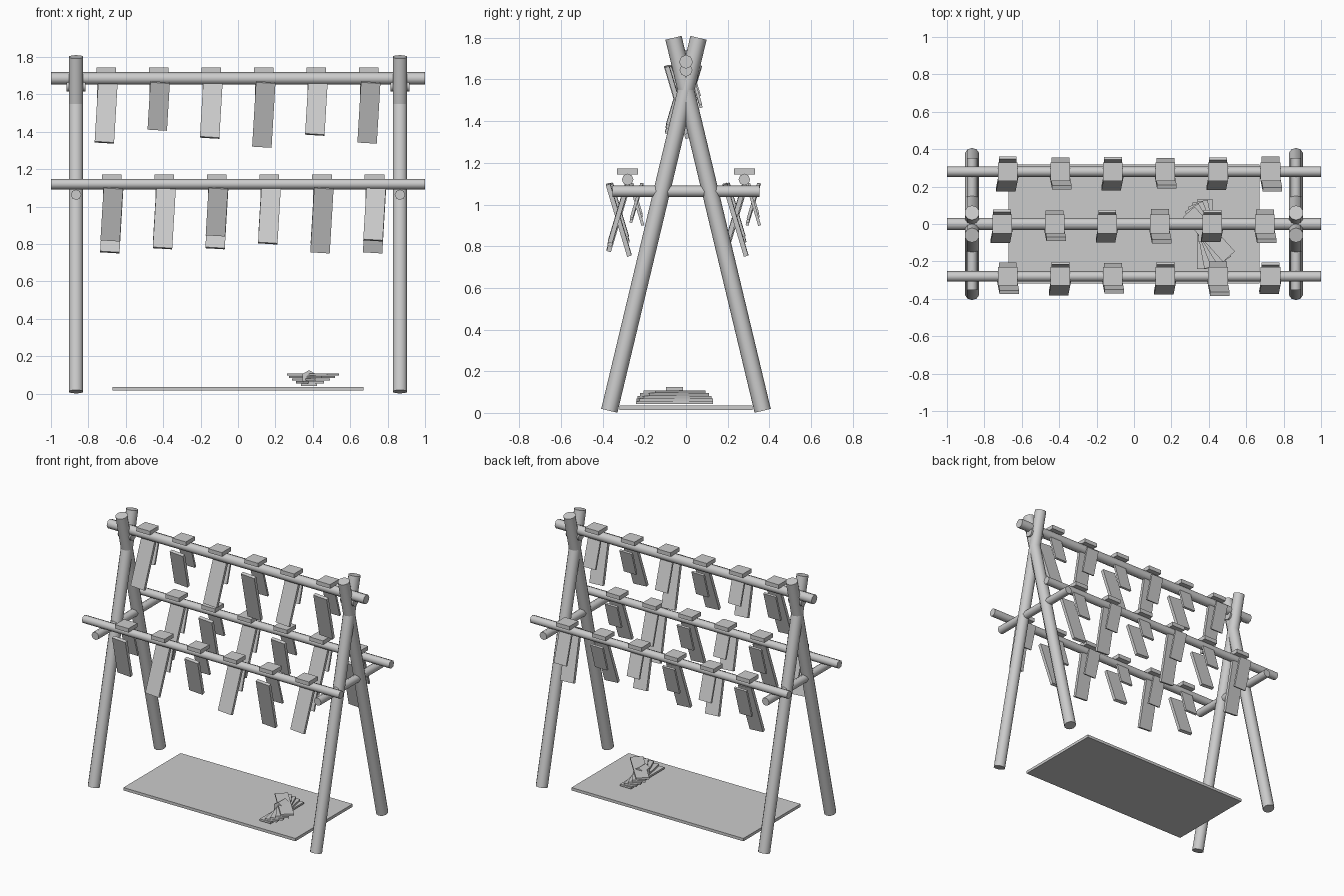
import bpy, math
from mathutils import Vector, Euler

if "Cube" in bpy.data.objects:
    bpy.data.objects.remove(bpy.data.objects["Cube"])


def pole(name, a, b, r, sides=8):
    # straight round pole between two points
    a, b = Vector(a), Vector(b)
    bpy.ops.mesh.primitive_cylinder_add(vertices=sides, radius=r, depth=(b - a).length,
                                        location=(a + b) / 2)
    o = bpy.context.object
    o.name = name
    o.rotation_euler = (b - a).to_track_quat('Z', 'Y').to_euler()
    bpy.ops.object.shade_smooth_by_angle(angle=math.radians(50))
    return o


def slab(name, loc, size, rot=(0, 0, 0)):
    # flat box
    bpy.ops.mesh.primitive_cube_add(size=1, location=loc, rotation=rot)
    o = bpy.context.object
    o.name = name
    o.scale = size
    return o


# crossed leg frames, lashings and side crossbars
for side in (-1, 1):
    x = side * 0.866
    for s in (-1, 1):
        pole("leg", (x, s * 0.368, 0.01), (x, -s * 0.06, 1.80), 0.04, 10)
    pole("lashing", (x - 0.05, 0, 1.645), (x + 0.05, 0, 1.645), 0.031)
    pole("crossbar", (x, -0.352, 1.063), (x, 0.352, 1.063), 0.028)

# hanging rails: y, z, radius, first strip x, length offset, first tilt
LENGTHS = (0.346, 0.277, 0.320, 0.368, 0.304)
TILT, LEAN = 0.29, 0.06
rails = ((0, 1.685, 0.033, -0.705, 0, -1),
         (-0.28, 1.12, 0.028, -0.675, 4, 1),
         (0.28, 1.12, 0.028, -0.675, 3, -1))
for y, z, r, x0, off, sign in rails:
    pole("rail", (-1, y, z), (1, y, z), r)
    for i in range(6):
        x = x0 + i * 0.281
        drop = LENGTHS[(i + off) % 5]
        tilt = sign * (-1) ** i * TILT
        # folded top, long front flap and short rear flap
        slab("strip_fold", (x, y, z + r + 0.01), (0.105, 0.1, 0.028))
        front = drop - 0.018
        slab("front_flap", (x, y - 0.043, z - 0.018 - front / 2),
             (0.104, 0.022, front / math.cos(TILT) - 0.006), (tilt, LEAN, 0))
        rear = drop * 0.60 - 0.018
        slab("rear_flap", (x, y + 0.043, z - 0.018 - rear / 2),
             (0.096, 0.014, rear / math.cos(TILT)), (tilt, 0, 0))

# ground mat
slab("mat", (0, 0, 0.025), (1.34, 0.636, 0.02))

# fanned pile of strips with a wrapped bundle
for i in range(5):
    slab("pile_strip", (0.38 + 0.005 * i, -0.055, 0.048 + i * 0.0135),
         (0.085, 0.37 - 0.012 * i, 0.013), (0, 0, math.radians(10.5 * i)))
pole("bundle_wrap", (0.38, -0.095, 0.085), (0.38, -0.015, 0.085), 0.04, 6)
